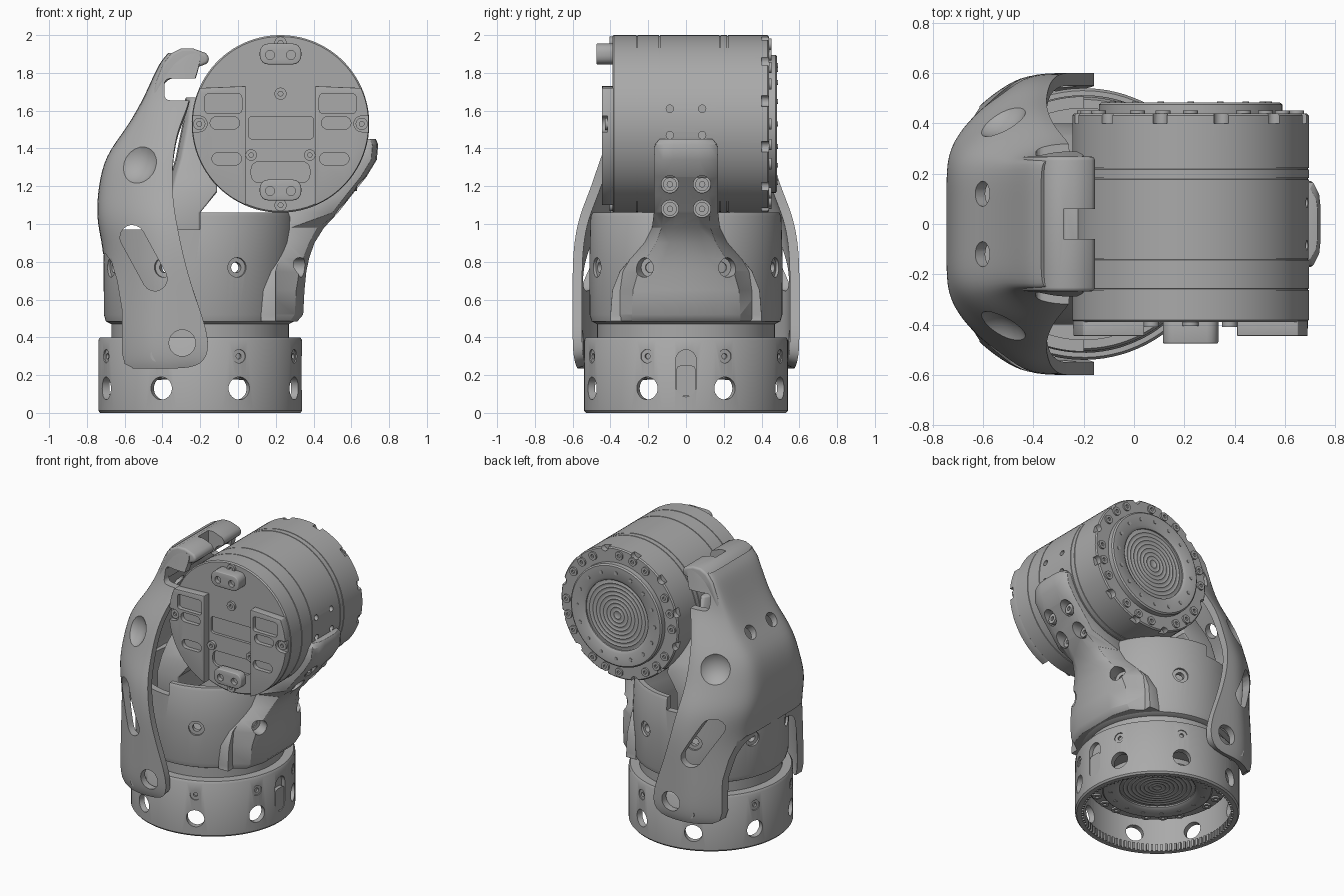
import bpy, bmesh
from math import pi, cos, sin, radians, sqrt
from mathutils import Matrix, Vector

if "Cube" in bpy.data.objects:
    bpy.data.objects.remove(bpy.data.objects["Cube"])

grey = bpy.data.materials.new("machined_grey")
grey.use_nodes = True
grey.diffuse_color = (0.4, 0.4, 0.4, 1)
grey.node_tree.nodes["Principled BSDF"].inputs["Base Color"].default_value = (0.4, 0.4, 0.4, 1)
parts, T = [], Matrix.Translation


def make(name, bm, matrix=None, bevel=0, keep=True):
    if matrix is not None:
        bm.transform(matrix)
    bmesh.ops.remove_doubles(bm, verts=bm.verts, dist=1e-5)
    if keep != "shell":
        bmesh.ops.recalc_face_normals(bm, faces=bm.faces)
    me = bpy.data.meshes.new(name)
    bm.to_mesh(me)
    bm.free()
    me.materials.append(grey)
    ob = bpy.data.objects.new(name, me)
    bpy.context.collection.objects.link(ob)
    if bevel:
        mod = ob.modifiers.new("bevel", "BEVEL")
        mod.width, mod.segments, mod.limit_method = bevel, 3, "ANGLE"
        mod.angle_limit = radians(40)
    if keep:
        parts.append(ob)
    return ob


def lathe(name, profile, matrix=None, seg=96):
    bm = bmesh.new()
    angles = [2 * pi * (k + .37) / seg for k in range(seg)]
    rings = [[bm.verts.new((r * cos(a), r * sin(a), z)) for a in angles] for r, z in profile]
    for i, a in enumerate(rings):
        b = rings[(i + 1) % len(rings)]
        if profile[i][0] or profile[(i + 1) % len(rings)][0]:
            for k in range(seg):
                bm.faces.new((a[k], a[k - 1], b[k - 1], b[k]))
    return make(name, bm, matrix)


def rod(name, r, a, b, seg=24, keep=True):
    a, b = Vector(a), Vector(b)
    rot = (b - a).to_track_quat("Z", "Y").to_matrix().to_4x4()
    bm = bmesh.new()
    bmesh.ops.create_cone(bm, cap_ends=True, segments=seg, radius1=r, radius2=r,
                          depth=(b - a).length, matrix=T((a + b) / 2) @ rot)
    return make(name, bm, None, 0, keep)


def prism(name, pts, y0, y1, bevel=0, keep=True):
    bm = bmesh.new()
    f = bm.faces.new([bm.verts.new((x, y0, z)) for x, z in pts])
    ext = bmesh.ops.extrude_face_region(bm, geom=[f])
    bmesh.ops.translate(bm, vec=(0, y1 - y0, 0),
                        verts=[v for v in ext["geom"] if isinstance(v, bmesh.types.BMVert)])
    return make(name, bm, None, bevel, keep)


def pill(a, b, r, n=8):
    """Capsule outline between two points."""
    t = Vector((1, 0)).angle_signed(Vector(b) - Vector(a))
    return [(c[0] + r * cos(s - t + pi * k / n), c[1] + r * sin(s - t + pi * k / n))
            for c, s in ((b, -pi / 2), (a, pi / 2)) for k in range(n + 1)]


def rect(x0, x1, z0, z1, r=0.02):
    return [(cx + r * cos(pi / 2 * (q + k / 4)), cz + r * sin(pi / 2 * (q + k / 4)))
            for q, (cx, cz) in enumerate([(x1 - r, z1 - r), (x0 + r, z1 - r),
                                          (x0 + r, z0 + r), (x1 - r, z0 + r)]) for k in range(5)]


def cut(target, cutters):
    for c in cutters:
        c.hide_render = True
        m = target.modifiers.new("cut", "BOOLEAN")
        m.operation, m.solver, m.object = "DIFFERENCE", "EXACT", c
        c["cutter"] = True


def screw(name, matrix, r, z0, z1):
    """Socket head screw along local z."""
    lathe(name, [(0, z0), (r, z0), (r, z1), (.4 * r, z1), (.4 * r, z1 - .015), (0, z1 - .015)], matrix, 24)


def around(r, n, start=0.0):
    return [(r * cos(start + 2 * pi * k / n), r * sin(start + 2 * pi * k / n)) for k in range(n)]


def outward(x, y, z):
    return T((AX, 0, z)) @ Vector((x, y, 0)).to_track_quat("Z", "Y").to_matrix().to_4x4()


AX = -0.2           # vertical axis of the base
MX, MZ, R = 0.225, 1.53, 0.47   # tilting motor centre and radius
EIGHT = pi / 8


def output_face(prefix, M):
    """Flange, bolts and grooved disc on the output side of a motor."""
    lathe(prefix + "_flange", [(.25, -.02), (.365, -.02), (.365, .035), (.355, .043),
                               (.27, .043), (.25, .03)], M)
    disc = [(0, -.01), (0, .02)]
    for k in range(1, 9):
        disc += [(.028 * k - .006, .02), (.028 * k, .024), (.028 * k + .006, .02)]
    lathe(prefix + "_disc", disc + [(.25, .02), (.25, -.01)], M)
    for x, y in around(.31, 16):
        rod(prefix + "_flange_bolt", .013, M @ Vector((x, y, .03)), M @ Vector((x, y, .047)), 12)
    for k, (x, y) in enumerate(around(.422, 24)):
        if k % 4 != 3:
            lathe(prefix + "_rim_bolt", [(.012, 0), (.03, 0), (.03, .012), (.012, .012)],
                  M @ T((x, y, 0)), 16)


# Base ring with round windows, screws and a key slot
base = lathe("base_ring", [(.5, 0), (.53, 0), (.54, .012), (.54, .385), (.53, .4), (.46, .4),
                           (.46, .37), (.5, .37)], T((AX, 0, 0)))
cuts = []
for x, y in around(1, 8, EIGHT):
    for z, r in ((.13, .06), (.3, .036)):
        cuts.append(rod("window_cutter", r, (AX + .4 * x, .4 * y, z), (AX + .7 * x, .7 * y, z), 32, False))
    screw("base_screw", outward(x, y, .3), .037, .49, .532)
slot = prism("slot_cutter", pill((0, .14), (0, .28), .055), -.05, .05, 0, False)
slot.data.transform(T((AX + .56, 0, 0)) @ Matrix.Rotation(pi / 2, 4, "Z"))
cut(base, cuts + [slot])
key = prism("key_tab", rect(-.05, .05, .09, .25), -.02, .02)
key.data.transform(T((AX + .515, 0, 0)) @ Matrix.Rotation(pi / 2, 4, "Z"))
bm = bmesh.new()
for k in range(100):
    bmesh.ops.create_cube(bm, size=1, matrix=Matrix.Rotation(2 * pi * k / 100, 4, "Z")
                          @ T((.495, 0, .025)) @ Matrix.Diagonal((.02, .014, .05, 1)))
make("base_teeth", bm, T((AX, 0, 0)))

# Lower motor inside the base
lathe("lower_motor", [(0, .22), (.46, .22), (.47, .23), (.47, .6), (0, .6)], T((AX, 0, 0)))
output_face("lower", T((AX, 0, .22)) @ Matrix.Rotation(pi, 4, "X"))

# Body cup, lower on its left half
cup = lathe("body_cup", [(.45, .47), (.47, .47), (.5, .485), (.51, .52), (.512, .8), (.505, 1.04),
                         (.495, 1.06), (.46, 1.06), (.46, .5)], T((AX, 0, 0)))
cuts = [prism("step_cutter", [(-1, .97), (-.2, .97), (-.2, 1.2), (-1, 1.2)], -1, 1, 0, False)]
for x, y in around(1, 8, EIGHT):
    cuts.append(rod("cup_hole_cutter", .052, (AX + .4 * x, .4 * y, .77), (AX + .7 * x, .7 * y, .77), 32, False))
    lathe("cup_sleeve", [(.028, .46), (.053, .46), (.053, .495), (.028, .495)], outward(x, y, .77), 24)
cut(cup, cuts)


def arm(name, rows):
    """Rows of height, outer x, inner x, half width; the low edges lie on the cup."""
    bm = bmesh.new()
    prev = None
    for z, xo, xi, w in rows:
        edge = xo - .03 if xo > xi else xo + .03
        if xo > xi and z < 1:
            edge = AX + sqrt(.513 ** 2 - w * w)
        mid = xo - (xo - edge) * .2
        half = [(xi, w), (edge, w), (mid, w * .72), (xo, w * .4)]
        ring = [bm.verts.new((x, y, z)) for x, y in half + [(x, -y) for x, y in half[::-1]]]
        if prev:
            for k in range(len(ring)):
                bm.faces.new((prev[k - 1], prev[k], ring[k], ring[k - 1]))
        else:
            bm.faces.new(ring)
        prev = ring
    bm.faces.new(prev)
    return make(name, bm, None, .012)


# Arms holding the tilting motor
right_arm = arm("right_arm", [(.485, .315, .2, .4), (.52, .345, .2, .4), (.65, .352, .2, .39), (.75, .362, .2, .35),
                (.82, .377, .22, .29), (.9, .405, .24, .22), (.98, .455, .26, .18), (1.06, .53, .26, .17),
                (1.15, .60, .45, .17), (1.25, .68, .57, .17), (1.34, .735, .64, .17), (1.42, .742, .67, .165),
                (1.45, .73, .68, .14)])
cuts = [rod("arm_hole_cutter", .046, (x, y, z), (1, y, z), 24, False)
        for y in (-.085, .085) for x, z in ((.48, 1.08), (.6, 1.21))]
cuts += [rod("arm_side_cutter", .052, (AX + .485 * x, .485 * y, .77), (AX + .8 * x, .8 * y, .77), 24, False)
         for x, y in around(1, 8, EIGHT) if x > .8]
cut(right_arm, cuts)
for y in (-.085, .085):
    for x, z in ((.45, 1.08), (.58, 1.21)):
        screw("arm_screw", T((x, y, z)) @ Matrix.Rotation(pi / 2, 4, "Y"), .036, 0, .05)
arm("left_arm", [(.9, -.4, -.2, .4), (1.06, -.4, -.2, .4), (1.17, -.38, -.11, .38), (1.25, -.36, -.11, .35),
                 (1.35, -.33, -.2, .3), (1.55, -.29, -.23, .2), (1.67, -.28, -.21, .15)])

# Tilting motor, lathed about the y axis
MY = T((MX, 0, MZ)) @ Matrix.Rotation(-pi / 2, 4, "X")
prof = [(0, -.39), (.462, -.39), (R, -.382)]
for y in (-.26, -.14, .18, .22):
    prof += [(R, y - .003), (R - .004, y - .002), (R - .004, y + .002), (R, y + .003)]
motor = lathe("tilting_motor", prof + [(R, .432), (.462, .44), (0, .44)], MY)
cuts = [rod("rim_notch_cutter", .03, MY @ Vector((x, y, .4)), MY @ Vector((x, y, .5)), 16, False)
        for x, y in around(R, 12, pi / 12)]
cuts += [rod("side_hole_cutter", .02, (.64, y, z), (.8, y, z), 16, False)
         for y in (-.085, .085) for z in (1.47, 1.61)]
cuts += [prism("panel_cutter", p, -.5, -.37, 0, False) for p in
         (rect(.055, .4, 1.45, 1.57), rect(.07, .38, 1.22, 1.33, .04))]
cut(motor, cuts)
output_face("tilting", MY @ T((0, 0, .44)))

# Front side plates with pockets, mirrored about the motor centre
for s, side in ((-1, "right"), (1, "left")):
    arc = [(MX + s * .467 * cos(radians(a)), MZ + .467 * sin(radians(a))) for a in range(-66, 26, 3)]
    plate = prism(side + "_plate", arc + [(MX + s * .185, 1.73), (MX + s * .185, MZ - .43)], -.445, -.38, .005)
    shapes = [rect(*sorted((MX + s * .205, MX + s * .4)), 1.585, 1.69),
              pill((MX + s * .25, 1.535), (MX + s * .34, 1.535), .033),
              pill((MX + s * .24, 1.345), (MX + s * .33, 1.345), .033),
              pill((MX + s * .43, MZ), (MX + s * .6, MZ), .042)]
    cut(plate, [prism("pocket_cutter", p, -.5, -.415, 0, False) for p in shapes])
    screw(side + "_latch", T((MX + s * .155, -.38, 1.365)) @ Matrix.Rotation(pi / 2, 4, "X"), .03, 0, .03)

# Cable sockets and face screws
for z, depth in ((1.895, -.475), (1.175, -.445)):
    sock = prism("socket", rect(MX - .11, MX + .11, z - .05, z + .06, .045), depth, -.38, .006)
    cut(sock, [rod("socket_cutter", .024, (MX + d, -.6, z), (MX + d, depth + .03, z), 20, False)
               for d in (-.055, .055)])
for x, z in ((0, .43), (0, -.43), (-.43, 0), (.43, 0), (0, .16)):
    screw("face_screw", T((MX + x, 0, MZ + z)) @ Matrix.Rotation(pi / 2, 4, "X"), .032, .38, .405 if not x else .43)

# Guard shell: rows of height, rear x, front x, half width, squareness
rows = [(.235, -.74, -.25, .575, 0), (.27, -.74, -.18, .59, 0), (.34, -.74, -.152, .6, 0),
        (.46, -.74, -.17, .6, 0), (.65, -.72, -.24, .6, 0), (.83, -.705, -.29, .6, 0),
        (.98, -.74, -.32, .58, 0), (1.08, -.748, -.338, .55, 0), (1.2, -.738, -.35, .5, 0),
        (1.36, -.705, -.345, .45, .05), (1.5, -.595, -.32, .39, .2), (1.62, -.525, -.265, .33, .4),
        (1.7, -.485, -.25, .3, .6), (1.79, -.445, -.22, .285, .7), (1.86, -.41, -.2, .275, .8),
        (1.905, -.37, -.2, .268, .8)]
plan = [(.57, 1), (.41, .93), (.24, .81), (.1, .67), (0, .5), (0, .25), (0, 0)]
bm = bmesh.new()
prev = None
for z, xl, xr, w, sq in rows:
    half = [(xr, w)] + [(xl + t * (-.16 - xl), w * (v + (1 - v) * sq * (v > .3))) for t, v in plan]
    row = [bm.verts.new((x, y, z)) for x, y in half + [(x, -y) for x, y in half[-2::-1]]]
    if prev:
        for k in range(len(row) - 1):
            bm.faces.new((prev[k], prev[k + 1], row[k + 1], row[k]))
    prev = row
guard = make("guard_shell", bm, None, 0, "shell")
guard.modifiers.new("smooth", "SUBSURF").levels = 2
sol = guard.modifiers.new("wall", "SOLIDIFY")
sol.thickness, sol.offset = .05, -1
opening = [(-1, .1), (-.54, .1), (-.56, .24), (-.6, .26), (-.615, .32), (-.615, .55), (-.64, .7),
           (-.67, .8), (-.7, .84), (-1, .84)]
cuts = [prism("opening_cutter", opening, -1, 1, 0, False),
        prism("hook_gap_cutter", rect(-.39, 0, 1.655, 1.77, .03), -1, 1, 0, False),
        prism("leg_slot_cutter", pill((-.56, .93), (-.44, .71), .065), -1, 1, 0, False),
        rod("leg_hole_cutter", .07, (-.295, -1, .37), (-.295, 1, .37), 32, False)]
for s in (-1, 1):
    cuts.append(rod("guard_hole_cutter", .05, (-.48, s * .12, 1.4), (-.76, s * .12, 1.62), 24, False))
    n = Vector((-.5, s * .8, .33)).normalized()
    bm = bmesh.new()
    bmesh.ops.create_uvsphere(bm, u_segments=32, v_segments=16, radius=.15,
                              matrix=T(Vector((-.51, s * .4, 1.31)) + n * .12))
    cuts.append(make("dent_cutter", bm, None, 0, False))
    screw("leg_screw", T((-.43, 0, .305)) @ Matrix.Rotation(-s * pi / 2, 4, "X"), .034, .5, .572)
cut(guard, cuts)

# Hook closing the top of the guard
hook = prism("guard_hook", [(-.46, 1.66), (-.435, 1.75), (-.395, 1.85), (-.35, 1.905), (-.3, 1.93), (-.24, 1.93),
             (-.17, 1.905), (-.152, 1.88), (-.16, 1.85), (-.215, 1.83), (-.235, 1.79), (-.26, 1.77),
             (-.36, 1.77), (-.395, 1.74), (-.395, 1.66)], -.268, .268, .035)
for ob in (hook, guard):
    cut(ob, [prism("hook_notch_cutter", rect(-.28, 0, 1.6, 2, .03), -.06, .06, 0, False)])

# Bake modifiers, remove cutters, shade smooth with sharp edges kept
dg = bpy.context.evaluated_depsgraph_get()
baked = [(ob, bpy.data.meshes.new_from_object(ob.evaluated_get(dg))) for ob in parts]
for ob, me in baked:
    ob.modifiers.clear()
    ob.data = me
for ob in [o for o in bpy.data.objects if o.get("cutter")]:
    bpy.data.objects.remove(ob)
bpy.ops.object.select_all(action="DESELECT")
for ob in parts:
    ob.select_set(True)
bpy.context.view_layer.objects.active = parts[0]
bpy.ops.object.shade_smooth_by_angle(angle=radians(35))
